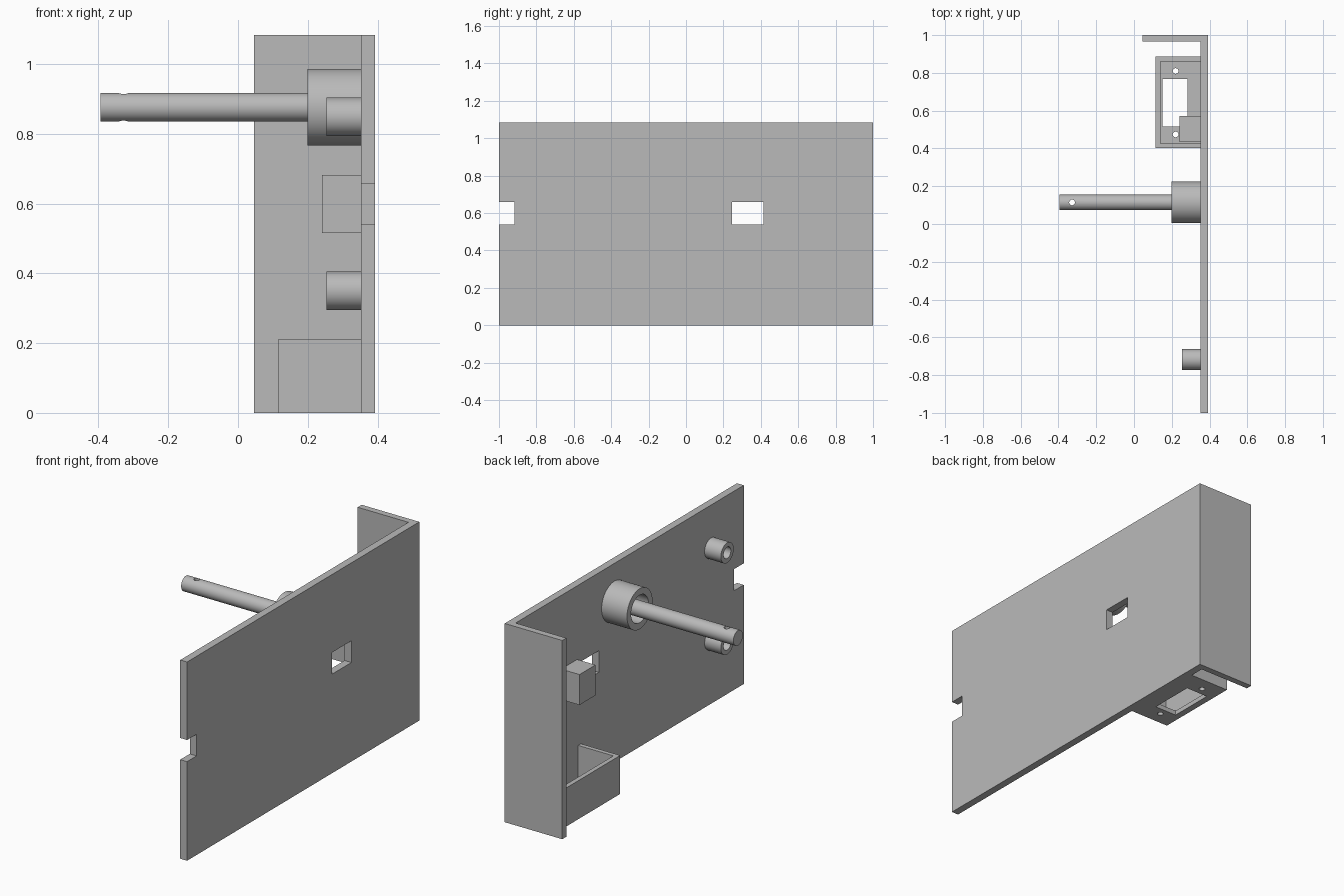
import bpy
import bmesh
from math import radians
from mathutils import Matrix, Vector

cube = bpy.data.objects.get("Cube")
if cube:
    bpy.data.objects.remove(cube, do_unlink=True)

grey = bpy.data.materials.new("plain_grey")
grey.use_nodes = True
grey.diffuse_color = (0.49, 0.49, 0.49, 1)
grey.node_tree.nodes["Principled BSDF"].inputs["Base Color"].default_value = grey.diffuse_color

INNER = 0.352   # inner face of the main plate
OUTER = 0.393   # outer face of the main plate
HEIGHT = 1.083


def finish(name, bm):
    bmesh.ops.recalc_face_normals(bm, faces=bm.faces)
    mesh = bpy.data.meshes.new(name)
    bm.to_mesh(mesh)
    bm.free()
    mesh.materials.append(grey)
    obj = bpy.data.objects.new(name, mesh)
    bpy.context.collection.objects.link(obj)
    return obj


def box(name, low, high):
    low, high = Vector(low), Vector(high)
    bm = bmesh.new()
    bmesh.ops.create_cube(bm, size=1, matrix=Matrix.Translation((low + high) / 2)
                          @ Matrix.Diagonal((high - low).to_4d()))
    return finish(name, bm)


def rod(name, center, radius, length, axis="X"):
    bm = bmesh.new()
    turn = Matrix.Rotation(radians(90), 4, "Y") if axis == "X" else Matrix()
    bmesh.ops.create_cone(bm, cap_ends=True, segments=64, radius1=radius, radius2=radius,
                          depth=length, matrix=Matrix.Translation(center) @ turn)
    return finish(name, bm)


def cut(obj, *cutters):
    # Apply each cutter, then discard it
    for cutter in cutters:
        mod = obj.modifiers.new("cut", "BOOLEAN")
        mod.operation = "DIFFERENCE"
        mod.solver = "EXACT"
        mod.object = cutter
        bpy.context.view_layer.update()
        mesh = bpy.data.meshes.new_from_object(
            obj.evaluated_get(bpy.context.evaluated_depsgraph_get()))
        obj.modifiers.clear()
        obj.data = mesh
        bpy.data.objects.remove(cutter, do_unlink=True)


def smooth(obj):
    bpy.ops.object.select_all(action="DESELECT")
    obj.select_set(True)
    bpy.context.view_layer.objects.active = obj
    bpy.ops.object.shade_smooth_by_angle(angle=radians(30))


def boss(name, y, z, radius, bore, start):
    # Hollow cylinder standing on the inner face of the plate
    obj = rod(name, ((start + INNER) / 2, y, z), radius, INNER - start)
    cut(obj, rod("cutter", ((start + INNER) / 2, y, z), bore, 1))
    smooth(obj)


# Main plate with its back flange, one L-shaped profile pulled upward
bm = bmesh.new()
outline = [(OUTER, -1), (OUTER, 1), (0.046, 1), (0.046, 0.965), (INNER, 0.965), (INNER, -1)]
face = bm.faces.new([bm.verts.new((x, y, 0)) for x, y in outline])
pulled = bmesh.ops.extrude_face_region(bm, geom=[face])["geom"]
bmesh.ops.translate(bm, vec=(0, 0, HEIGHT),
                    verts=[v for v in pulled if isinstance(v, bmesh.types.BMVert)])
plate = finish("flanged_plate", bm)
cut(plate,
    box("cutter", (0.3, 0.247, 0.54), (0.5, 0.415, 0.658)),
    box("cutter", (0.3, -1.1, 0.54), (0.5, -0.918, 0.658)))

# Open-topped connector tray with a slot and two screw holes in the floor
tray = box("connector_tray", (0.115, 0.402, 0), (INNER, 0.886, 0.21))
cut(tray,
    box("cutter", (0.14, 0.426, 0.025), (0.5, 0.861, 0.4)),
    box("cutter", (0.151, 0.515, -0.1), (0.284, 0.767, 0.1)),
    rod("cutter", (0.22, 0.474, 0), 0.015, 0.2, "Z"),
    rod("cutter", (0.22, 0.81, 0), 0.015, 0.2, "Z"))
smooth(tray)

# Small block beside the window
box("stop_block", (0.241, 0.435, 0.516), (INNER, 0.573, 0.682))

# Shaft housing and the two small mounting bosses
boss("shaft_housing", 0.114, 0.876, 0.11, 0.075, 0.199)
for name, z in (("upper_boss", 0.849), ("lower_boss", 0.35)):
    boss(name, -0.718, z, 0.055, 0.031, 0.254)

# Shaft with a cross hole near its free end
shaft = rod("shaft", ((INNER - 0.394) / 2, 0.114, 0.876), 0.041, INNER + 0.394)
cut(shaft, rod("cutter", (-0.328, 0.114, 0.876), 0.015, 0.3, "Z"))
smooth(shaft)
